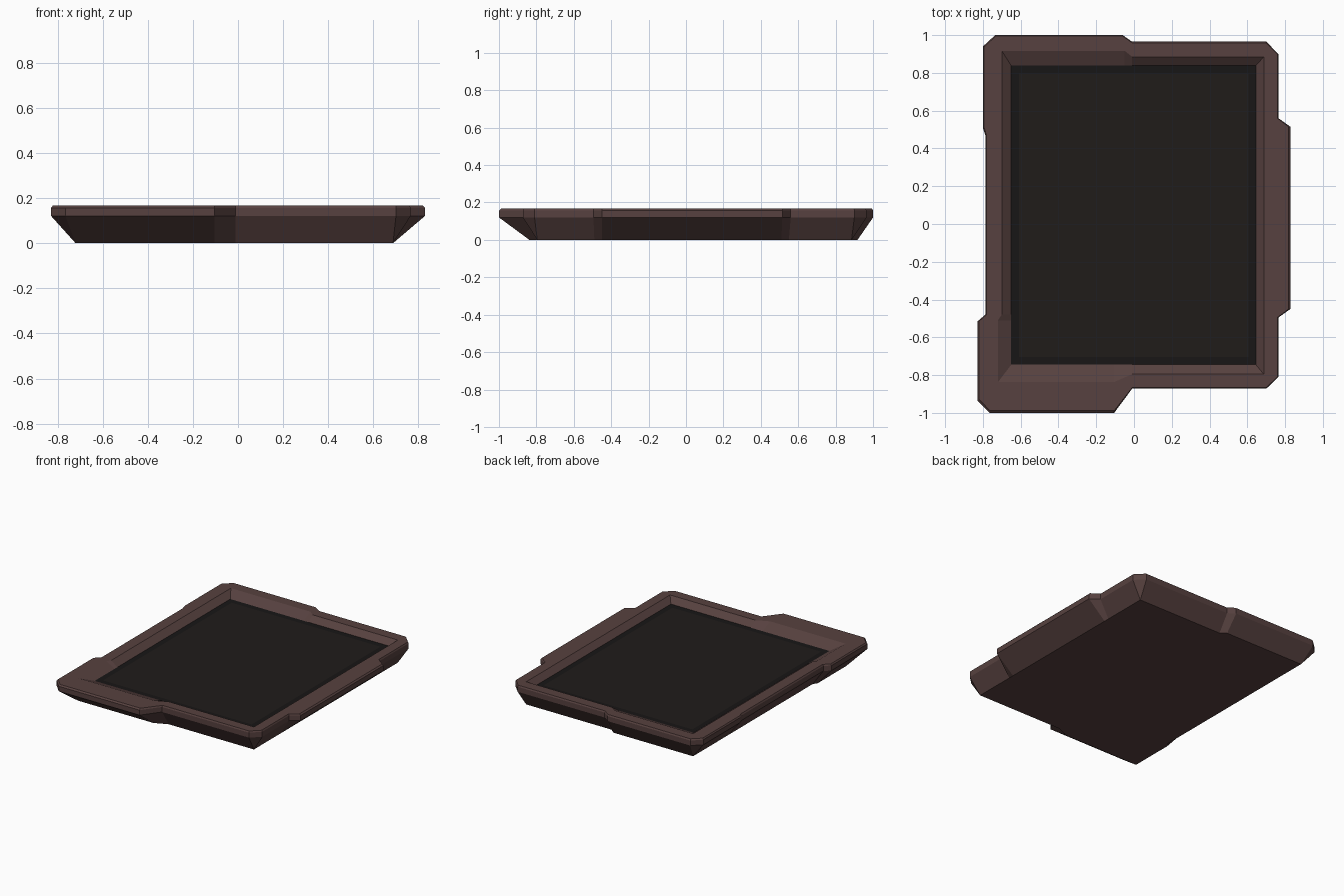
import bpy, bmesh

if "Cube" in bpy.data.objects:
    bpy.data.objects.remove(bpy.data.objects["Cube"])

# Outer rim outline, clockwise from the back left, seen from above
OUTER = [(-.80, .94), (-.735, 1), (-.06, 1), (-.01, .965), (.70, .965), (.765, .90),
         (.765, .56), (.828, .515), (.828, -.45), (.765, -.495), (.765, -.81), (.70, -.872),
         (-.01, -.872), (-.105, -1), (-.765, -1), (-.828, -.935), (-.828, -.515), (-.787, -.48),
         (-.787, .47), (-.80, .51)]
# Matching inner outline, used for the foot and the inside of the rim
INNER = [(-.70, .917), (-.70, .917), (-.05, .917), (-.01, .885), (.687, .885), (.687, .885),
         (.687, .55), (.687, .51), (.687, -.45), (.687, -.49), (.687, -.795), (.687, -.795),
         (-.01, -.795), (-.105, -.837), (-.72, -.837), (-.72, -.837), (-.72, -.51), (-.70, -.48),
         (-.70, .47), (-.70, .51)]
BEVEL = [(a + (c - a) * .07, b + (d - b) * .07) for (a, b), (c, d) in zip(OUTER, INNER)]


def rect(inset):
    """Project the inner outline onto the screen opening, shrunk by inset."""
    def clamp(v, lo, hi):
        return max(lo + inset, min(hi - inset, v))
    return [(clamp(x, -.65, .645), clamp(y, -.745, .838)) for x, y in INNER]


def loft(name, rings, color, cap_first=False):
    """Skin a stack of (outline, z) rings and merge coinciding corners."""
    bm = bmesh.new()
    loops = [[bm.verts.new((x, y, z)) for x, y in pts] for pts, z in rings]
    for a, b in zip(loops, loops[1:]):
        n = len(a)
        for i in range(n):
            j = (i + 1) % n
            bm.faces.new((a[j], a[i], b[i], b[j]))
    if cap_first:
        bm.faces.new(loops[0])
    bmesh.ops.remove_doubles(bm, verts=bm.verts, dist=.0005)
    bmesh.ops.dissolve_degenerate(bm, edges=bm.edges, dist=.0005)
    bm.normal_update()
    mesh = bpy.data.meshes.new(name)
    bm.to_mesh(mesh)
    bm.free()
    mat = bpy.data.materials.new(name + "_color")
    mat.diffuse_color = (*color, 1)
    mat.use_nodes = True
    mat.node_tree.nodes["Principled BSDF"].inputs["Base Color"].default_value = mat.diffuse_color
    mesh.materials.append(mat)
    obj = bpy.data.objects.new(name, mesh)
    bpy.context.collection.objects.link(obj)
    return obj


# Casing: tapered underside, upright band, bevel, flat rim, slope to the screen
loft("casing", [(INNER, 0), (OUTER, .12), (OUTER, .157), (BEVEL, .167),
                (INNER, .167), (rect(0), .13)], (.095, .053, .05), cap_first=True)

# Dark border around the screen
loft("screen_border", [(rect(0), .13), (rect(.04), .129)], (.009, .008, .008))

# Screen panel
bpy.ops.mesh.primitive_plane_add(size=1, location=(-.0025, .0465, .129))
screen = bpy.context.object
screen.name = "screen"
screen.scale = (1.215, 1.503, 1)
mat = bpy.data.materials.new("screen_color")
mat.diffuse_color = (.0144, .0116, .0103, 1)
mat.use_nodes = True
mat.node_tree.nodes["Principled BSDF"].inputs["Base Color"].default_value = mat.diffuse_color
screen.data.materials.append(mat)
